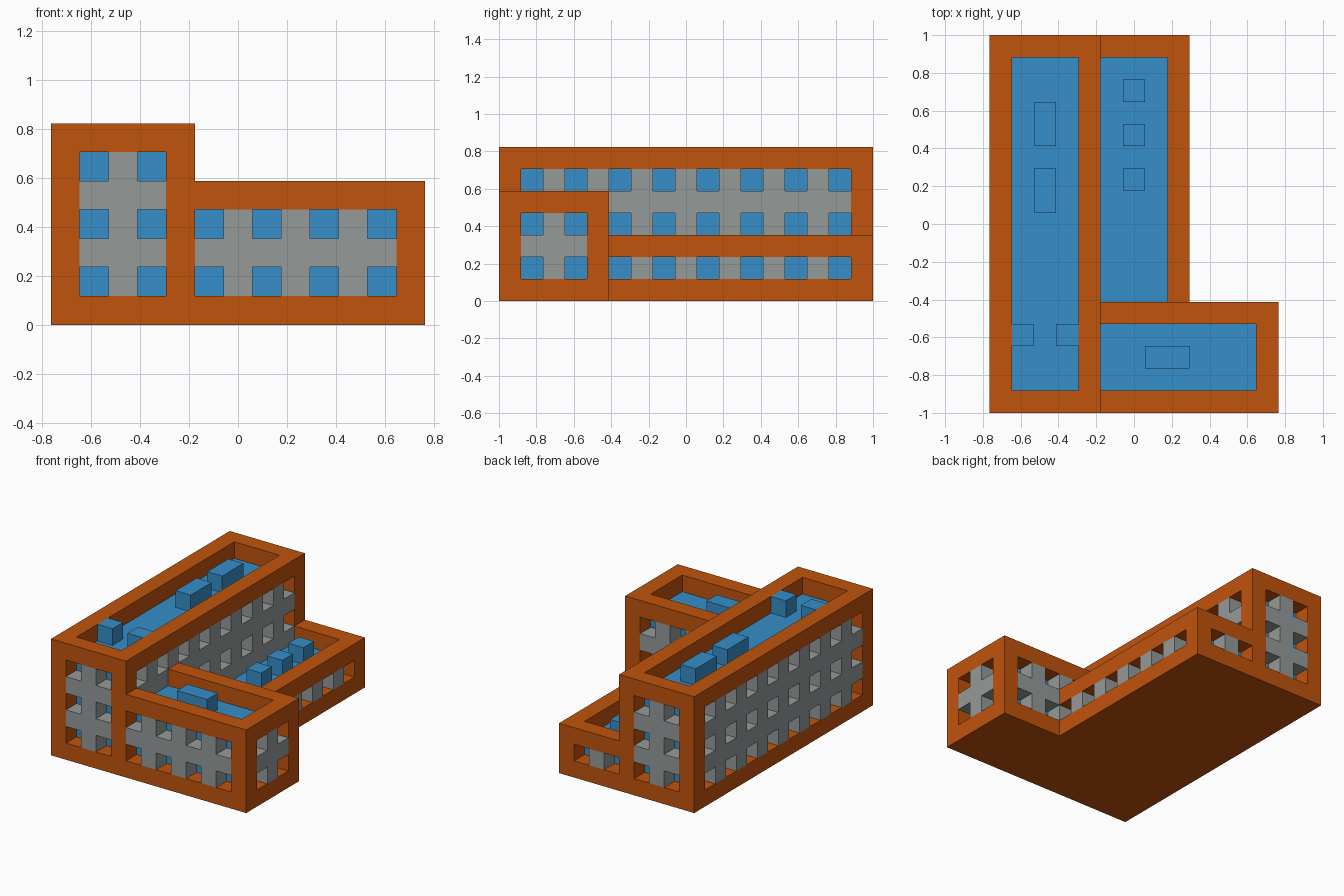
import bpy
import bmesh
from mathutils import Vector

cube = bpy.data.objects.get("Cube")
if cube:
    bpy.data.objects.remove(cube, do_unlink=True)

U = 2 / 17                                  # one grid module
ORIGIN = Vector((6.5, 8.5, 0))              # plan centre, in modules


def material(name, srgb):
    rgb = [((c / 255 + 0.055) / 1.055) ** 2.4 for c in srgb]
    mat = bpy.data.materials.new(name)
    mat.use_nodes = True
    mat.diffuse_color = (*rgb, 1)
    bsdf = mat.node_tree.nodes["Principled BSDF"]
    bsdf.inputs["Base Color"].default_value = (*rgb, 1)
    bsdf.inputs["Roughness"].default_value = 0.8
    return mat


ORANGE = material("orange frame", (192, 83, 12))
GREY = material("grey wall", (149, 155, 154))
BLUE = material("blue glass", (54, 142, 201))


def build(name, mat, boxes):
    """One object made of boxes given as (x0, y0, z0, x1, y1, z1) in modules."""
    bm = bmesh.new()
    for b in boxes:
        lo, hi = Vector(b[:3]), Vector(b[3:])
        verts = bmesh.ops.create_cube(bm, size=1)["verts"]
        for v in verts:
            corner = [hi[i] if v.co[i] > 0 else lo[i] for i in range(3)]
            v.co = (Vector(corner) - ORIGIN) * U
    mesh = bpy.data.meshes.new(name)
    bm.to_mesh(mesh)
    bm.free()
    mesh.materials.append(mat)
    obj = bpy.data.objects.new(name, mesh)
    bpy.context.collection.objects.link(obj)
    return obj


def lattice(name, axis, fixed, start, end, top):
    """Grey wall one module thick, with a window at every odd column and row."""
    def span(a, b, z0, z1):
        if axis == "x":
            return (a, fixed, z0, b, fixed + 1, z1)
        return (fixed, a, z0, fixed + 1, b, z1)

    rails = [span(start, end, z, z + 1) for z in range(2, top, 2)]
    posts = [span(a, a + 1, z, z + 1)
             for z in range(1, top, 2)
             for a in range(start, end) if a % 2 == 0]
    build(name, GREY, rails + posts)


# Tall block: base, corner posts and roof rim
tall = [(0, 0, 0, 5, 17, 1)]
tall += [(x, y, 1, x + 1, y + 1, 6) for x in (0, 4) for y in (0, 16)]
tall += [(x, 0, 6, x + 1, 17, 7) for x in (0, 4)]
tall += [(1, y, 6, 4, y + 1, 7) for y in (0, 16)]
build("tall_block_frame", ORANGE, tall)
build("tall_block_core", BLUE, [(1, 1, 1, 4, 16, 6)])
lattice("tall_block_front_wall", "x", 0, 1, 4, 6)
lattice("tall_block_back_wall", "x", 16, 1, 4, 6)
lattice("tall_block_right_wall", "y", 0, 1, 16, 6)
lattice("tall_block_left_wall", "y", 4, 1, 16, 6)

# Front wing
front = [(5, 0, 0, 13, 5, 1), (12, 1, 4, 13, 4, 5)]
front += [(12, y, 1, 13, y + 1, 4) for y in (0, 4)]
front += [(5, y, 4, 13, y + 1, 5) for y in (0, 4)]
build("front_wing_frame", ORANGE, front)
build("front_wing_core", BLUE, [(5, 1, 1, 12, 4, 4)])
lattice("front_wing_front_wall", "x", 0, 5, 12, 4)
lattice("front_wing_back_wall", "x", 4, 5, 12, 4)
lattice("front_wing_end_wall", "y", 12, 1, 4, 4)

# Low back wing
build("back_wing_frame", ORANGE, [
    (5, 5, 0, 9, 17, 1),
    (8, 16, 1, 9, 17, 2),
    (8, 5, 2, 9, 17, 3),
    (5, 16, 2, 8, 17, 3),
])
build("back_wing_core", BLUE, [(5, 5, 1, 8, 16, 2)])
lattice("back_wing_side_wall", "y", 8, 5, 16, 2)
lattice("back_wing_back_wall", "x", 16, 5, 8, 2)

# Rooftop units, each one module tall
build("tall_block_roof_units", BLUE,
      [(2, y, 6, 3, y + 2, 7) for y in (9, 12)]
      + [(x, 3, 6, x + 1, 4, 7) for x in (1, 3)])
build("front_wing_roof_unit", BLUE, [(7, 2, 4, 9, 3, 5)])
build("back_wing_roof_units", BLUE,
      [(6, y, 2, 7, y + 1, 3) for y in (10, 12, 14)])
